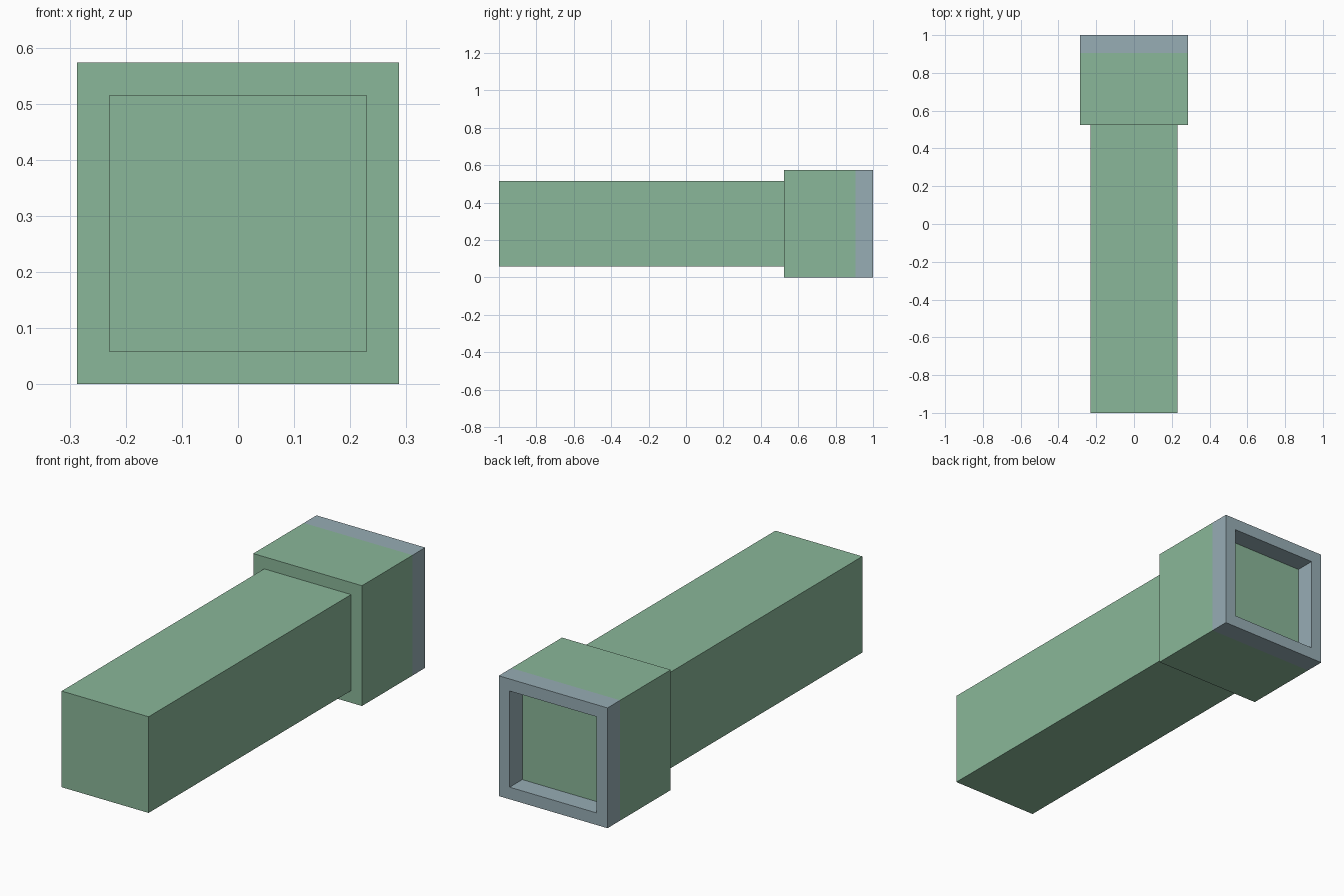
import bpy, bmesh

if "Cube" in bpy.data.objects:
    bpy.data.objects.remove(bpy.data.objects["Cube"])

MID_Z = 0.2865          # height of the long axis
OUTER, INNER = 0.2865, 0.229
STEP_Y, BAND_Y = 0.524, 0.905


def material(name, rgb):
    m = bpy.data.materials.new(name)
    m.diffuse_color = (*rgb, 1.0)
    m.use_nodes = True
    m.node_tree.nodes["Principled BSDF"].inputs["Base Color"].default_value = m.diffuse_color
    return m


green = material("soft_green", (0.254, 0.474, 0.319))
grey = material("blue_grey", (0.309, 0.417, 0.462))


def square_loft(name, rings, mats):
    """Closed solid through square rings (half_width, y, material of the next strip)."""
    bm = bmesh.new()
    loops = []
    for h, y, _ in rings:
        loops.append([bm.verts.new((sx * h, y, MID_Z + sz * h))
                      for sx, sz in ((-1, -1), (1, -1), (1, 1), (-1, 1))])
    for a, b, ring in zip(loops, loops[1:], rings):
        for i in range(4):
            j = (i + 1) % 4
            bm.faces.new((a[i], a[j], b[j], b[i])).material_index = ring[2]
    bm.faces.new(loops[0])
    bm.faces.new(loops[-1][::-1])
    bmesh.ops.recalc_face_normals(bm, faces=bm.faces[:])
    mesh = bpy.data.meshes.new(name)
    bm.to_mesh(mesh)
    bm.free()
    for m in mats:
        mesh.materials.append(m)
    obj = bpy.data.objects.new(name, mesh)
    bpy.context.collection.objects.link(obj)
    return obj


# Long square shaft
square_loft("shaft", [(INNER, -1.0, 0), (INNER, STEP_Y, 0)], [green])

# Wider head with a grey end band, rim and recess walls around a green panel
square_loft("head", [
    (OUTER, STEP_Y, 0),
    (OUTER, BAND_Y, 1),
    (OUTER, 1.0, 1),
    (INNER, 1.0, 1),
    (INNER, BAND_Y, 0),
], [green, grey])
